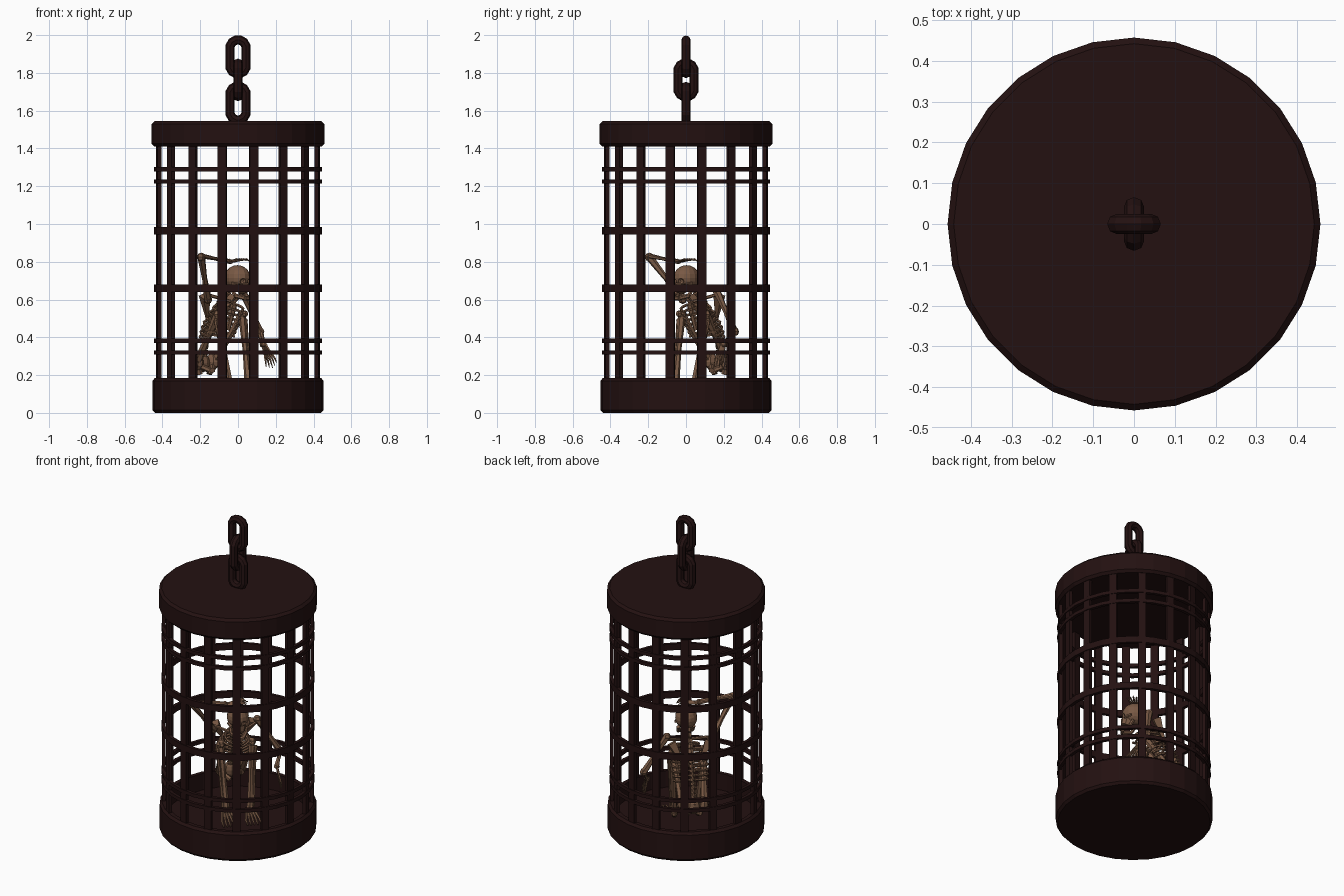
import bpy, bmesh, math
from mathutils import Vector, Matrix

if "Cube" in bpy.data.objects:
    bpy.data.objects.remove(bpy.data.objects["Cube"])

def material(name, col):
    m = bpy.data.materials.new(name)
    m.diffuse_color = (*col, 1)
    m.use_nodes = True
    m.node_tree.nodes["Principled BSDF"].inputs["Base Color"].default_value = m.diffuse_color
    return m

IRON = material("dark rusted iron", (0.017, 0.0055, 0.0055))
BONE = material("old brown bone", (0.19, 0.10, 0.058))
SIDES = 28

def finish(bm, name, mat):
    bmesh.ops.remove_doubles(bm, verts=bm.verts, dist=1e-5)
    bmesh.ops.recalc_face_normals(bm, faces=bm.faces)
    me = bpy.data.meshes.new(name)
    bm.to_mesh(me)
    bm.free()
    ob = bpy.data.objects.new(name, me)
    bpy.context.collection.objects.link(ob)
    me.materials.append(mat)
    return ob

def lathe(name, profile, closed=False):
    bm = bmesh.new()
    rows = [[bm.verts.new((r * math.cos(a), r * math.sin(a), z)) for r, z in profile]
            for a in (2 * math.pi * i / SIDES for i in range(SIDES))]
    n = len(profile)
    for i in range(SIDES):
        p, q = rows[i], rows[(i + 1) % SIDES]
        for j in range(n if closed else n - 1):
            k = (j + 1) % n
            bm.faces.new((p[j], q[j], q[k], p[k]))
    return finish(bm, name, IRON)

# ---------- cage ----------
lathe("base_drum", [(0, 0), (.44, 0), (.453, .015), (.453, .17), (.44, .185),
                    (.415, .185), (.415, .08), (0, .08)])
lathe("lid_drum", [(0, 1.41), (.442, 1.41), (.457, 1.425), (.457, 1.53), (.442, 1.545), (0, 1.545)])

for i, (z, h) in enumerate([(1.29, .022), (1.225, .022), (.965, .04), (.66, .04), (.382, .022), (.32, .022)]):
    lathe(f"hoop_{i + 1}", [(.424, z - h / 2), (.444, z - h / 2), (.444, z + h / 2), (.424, z + h / 2)], True)

bm = bmesh.new()
for i in range(16):
    rot = Matrix.Rotation(math.radians(11.25 + 22.5 * i), 4, 'Z')
    bmesh.ops.create_cube(bm, size=1, matrix=rot @ Matrix.Translation((.428, 0, .79))
                          @ Matrix.Diagonal((.02, .046, 1.28, 1)))
finish(bm, "upright_bars", IRON)

# ---------- chain ----------
def chain_link(name, z, turned):
    bm = bmesh.new()
    R, r, half, N, K = .043, .025, .047, 12, 8
    rings = []
    for i in range(N):
        a = 2 * math.pi * (i + .5) / N
        d = Vector((math.cos(a), 0, math.sin(a)))
        c = d * R + Vector((0, 0, half if d.z > 0 else -half))
        rings.append([bm.verts.new(c + d * r * math.cos(b) + Vector((0, r * math.sin(b), 0)))
                      for b in (2 * math.pi * k / K for k in range(K))])
    for i in range(N):
        p, q = rings[i], rings[(i + 1) % N]
        for k in range(K):
            bm.faces.new((p[k], p[(k + 1) % K], q[(k + 1) % K], q[k]))
    ob = finish(bm, name, IRON)
    ob.location.z = z
    ob.rotation_euler.z = math.pi / 2 if turned else 0

chain_link("chain_link_top", 1.885, False)
chain_link("chain_link_middle", 1.763, True)
chain_link("chain_link_bottom", 1.64, False)

# ---------- skeleton: points are (forward, left, up), facing the front right ----------
def W(f, s, z):
    return Vector(((f + s) * .70711, (s - f) * .70711, z))

def rod(bm, a, b, r1, r2=None, seg=6):
    a, b = W(*a), W(*b)
    m = Matrix.Translation((a + b) / 2) @ (b - a).to_track_quat('Z', 'Y').to_matrix().to_4x4()
    bmesh.ops.create_cone(bm, cap_ends=True, segments=seg, radius1=r1,
                          radius2=r1 if r2 is None else r2, depth=(b - a).length, matrix=m)

def ball(bm, p, size, u=10, v=7):
    m = Matrix.Translation(W(*p)) @ Matrix.Rotation(-math.pi / 4, 4, 'Z') @ Matrix.Diagonal((*size, 1))
    bmesh.ops.create_uvsphere(bm, u_segments=u, v_segments=v, radius=1, matrix=m)

def bone(bm, a, b, r):
    mid = tuple((p + q) / 2 for p, q in zip(a, b))
    rod(bm, a, mid, r * 1.5, r)
    rod(bm, mid, b, r, r * 1.5)
    for p in (a, b):
        ball(bm, p, (r * 1.7,) * 3, 6, 4)

def hand(name, wrist, ahead, across, length):
    bm = bmesh.new()
    w, d, c = Vector(wrist), Vector(ahead).normalized(), Vector(across).normalized()
    ball(bm, wrist, (.018, .018, .013), 6, 4)
    for i in range(5):
        o = c * (i - 2)
        k1 = w + d * length * .45 + o * .012
        k2 = w + d * length * .75 + o * .018
        k3 = w + d * length * (1 - .07 * abs(i - 2)) + o * .02 + Vector((0, 0, -.012))
        rod(bm, w + o * .005, k1, .007, .005, 4)
        rod(bm, k1, k2, .006, .005, 4)
        rod(bm, k2, k3, .005, .002, 4)
    finish(bm, name, BONE)

# skull with eye sockets cut in
bm = bmesh.new()
ball(bm, (-.005, 0, .715), (.075, .064, .067), 14, 10)
skull = finish(bm, "skull", BONE)
bm = bmesh.new()
for s in (-.026, .026):
    ball(bm, (.068, s, .695), (.022, .018, .018), 8, 6)
cutter = finish(bm, "eye_socket_cutter", BONE)
cutter.hide_render = True
cutter.hide_viewport = True
cut = skull.modifiers.new("eye_sockets", 'BOOLEAN')
cut.operation, cut.object = 'DIFFERENCE', cutter
bm = bmesh.new()
rod(bm, (.035, 0, .675), (.048, 0, .64), .042, .03, 8)
for s in (-1, 1):
    rod(bm, (0, .045 * s, .655), (.02, .042 * s, .62), .011, .01)
    rod(bm, (.02, .042 * s, .62), (.068, .015 * s, .607), .012)
    rod(bm, (.01, .058 * s, .685), (.052, .045 * s, .675), .009)
rod(bm, (.068, .02, .607), (.068, -.02, .607), .012)
finish(bm, "face_and_jaw", BONE)

# curved spine
def spine(t):
    return (-.26 + .06 * t + .16 * t ** 3, 0, .27 + .40 * t)

bm = bmesh.new()
for i in range(17):
    f, s, z = spine(i / 17)
    rod(bm, (f, s, z), spine((i + .75) / 17), .017, .02)
    rod(bm, (f, s, z), (f - .035, 0, z - .008), .008, .004, 4)
finish(bm, "spine", BONE)

# ribs, breastbone, collar bones and shoulder blades
bm = bmesh.new()
for i in range(8):
    t = .38 + .063 * i
    f, _, z = spine(t)
    w = .105 - .0016 * (i - 2) ** 2
    reach = 2.1 if i < 2 else 2.8
    for s in (-1, 1):
        pts = [(f + .065 - .07 * math.cos(a), s * w * math.sin(a), z - .02 * a)
               for a in (reach * k / 7 for k in range(8))]
        for p, q in zip(pts, pts[1:]):
            rod(bm, p, q, .0075, seg=5)
rod(bm, (-.075, 0, .44), (-.03, 0, .575), .012, .018)
finish(bm, "rib_cage", BONE)
bm = bmesh.new()
for s in (-1, 1):
    rod(bm, (-.04, .015 * s, .59), (-.10, .125 * s, .625), .009)
    rod(bm, (-.18, .05 * s, .50), (-.14, .11 * s, .62), .008, .032, 4)
finish(bm, "shoulder_girdle", BONE)

# pelvis
bm = bmesh.new()
ball(bm, (-.26, 0, .265), (.03, .04, .05), 8, 6)
for s in (-1, 1):
    ball(bm, (-.25, .058 * s, .27), (.042, .03, .045), 8, 6)
    rod(bm, (-.24, .05 * s, .25), (-.20, .01 * s, .225), .015)
    rod(bm, (-.25, .05 * s, .25), (-.25, .035 * s, .205), .016)
finish(bm, "pelvis", BONE)

# arms: the right one over the head, the left one hanging
bm = bmesh.new()
bone(bm, (-.10, -.125, .60), (0, -.275, .825), .014)
for o in (-.009, .009):
    bone(bm, (o, -.27, .83), (o, -.075, .803), .008)
finish(bm, "right_arm", BONE)
hand("right_hand", (0, -.06, .80), (0, 1, .16), (1, 0, 0), .12)
bm = bmesh.new()
bone(bm, (-.10, .13, .645), (-.10, .265, .43), .014)
for o in (-.009, .009):
    bone(bm, (-.10 + o, .265, .43), (-.045 + o, .235, .36), .008)
finish(bm, "left_arm", BONE)
hand("left_hand", (-.04, .235, .36), (.05, .02, -.12), (1, 0, .3), .12)

# folded legs and feet
for side, s in (("right", -1), ("left", 1)):
    bm = bmesh.new()
    knee, ankle = (-.06, .09 * s, .52), (.01, .07 * s, .14)
    bone(bm, (-.24, .065 * s, .27), knee, .016)
    ball(bm, (-.035, .09 * s, .525), (.014, .018, .018), 6, 4)
    bone(bm, knee, ankle, .014)
    bone(bm, (-.055, .112 * s, .49), (.005, .088 * s, .15), .007)
    finish(bm, side + "_leg", BONE)
    bm = bmesh.new()
    ball(bm, (-.005, .07 * s, .112), (.035, .02, .025), 8, 5)
    for i in range(5):
        y = (.07 + .012 * (i - 2)) * s
        y2 = (.07 + .02 * (i - 2)) * s
        rod(bm, (.01, y, .12), (.10, y2, .10), .009, .007, 5)
        rod(bm, (.10, y2, .10), (.155, y2, .092), .008, .004, 5)
    finish(bm, side + "_foot", BONE)
